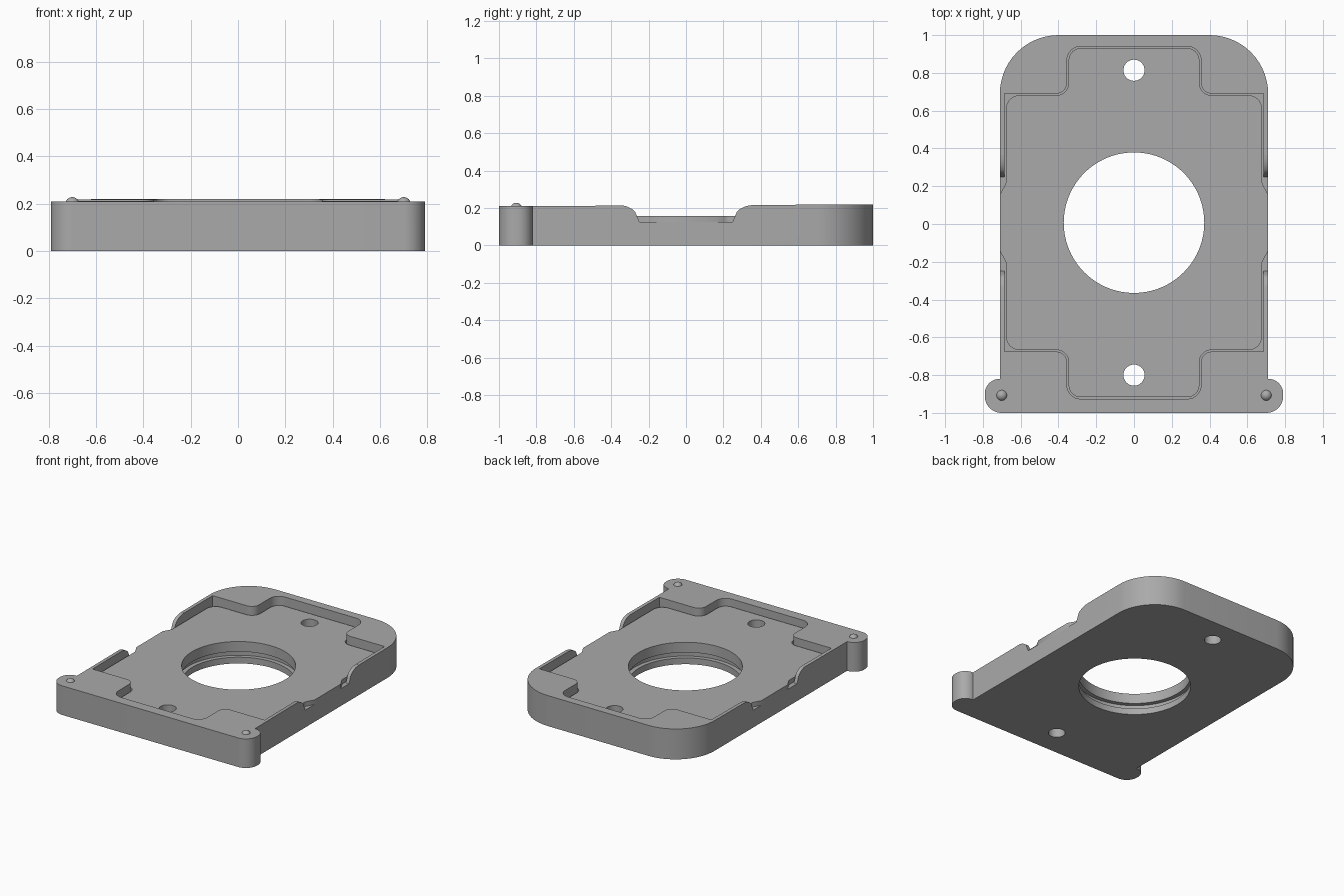
import bpy, bmesh, math
from mathutils import Vector

cube = bpy.data.objects.get("Cube")
if cube:
    bpy.data.objects.remove(cube, do_unlink=True)

grey = bpy.data.materials.new("mid grey")
grey.use_nodes = True
grey.diffuse_color = (0.4, 0.4, 0.4, 1)
grey.node_tree.nodes["Principled BSDF"].inputs["Base Color"].default_value = (0.4, 0.4, 0.4, 1)

MID_Y = 0.007      # centre of the pocket and holes
FLOOR = 0.125      # pocket floor height
PLATE = 0.158      # raised plate height


def rounded(corners, steps=14):
    """Outline from (x, y, radius) corners, each corner replaced by a tangent arc."""
    out = []
    for i, (x, y, r) in enumerate(corners):
        p = Vector((x, y))
        a = (Vector(corners[i - 1][:2]) - p).normalized()
        b = (Vector(corners[(i + 1) % len(corners)][:2]) - p).normalized()
        if r == 0:
            out.append(p)
            continue
        half = a.angle(b) / 2
        centre = p + (a + b).normalized() * (r / math.sin(half))
        start = p + a * (r / math.tan(half)) - centre
        end = p + b * (r / math.tan(half)) - centre
        sweep = math.atan2(start.x * end.y - start.y * end.x, start.dot(end))
        for k in range(steps + 1):
            t = sweep * k / steps
            c, s = math.cos(t), math.sin(t)
            out.append(centre + Vector((start.x * c - start.y * s, start.x * s + start.y * c)))
    return out


def mirror_x(right):
    return right + [(-x, y, r) for x, y, r in reversed(right)]


def mirror_xy(quarter):
    right = [(x, MID_Y + y, r) for x, y, r in quarter]
    right += [(x, MID_Y - y, r) for x, y, r in reversed(quarter)]
    return mirror_x(right)


def extrude(name, points, direction):
    """Solid made by sweeping a closed loop of 3D points along a direction."""
    bm = bmesh.new()
    face = bm.faces.new([bm.verts.new(p) for p in points])
    top = bmesh.ops.extrude_face_region(bm, geom=[face])["geom"]
    bmesh.ops.translate(bm, vec=direction, verts=[v for v in top if isinstance(v, bmesh.types.BMVert)])
    bmesh.ops.recalc_face_normals(bm, faces=bm.faces)
    mesh = bpy.data.meshes.new(name)
    bm.to_mesh(mesh)
    bm.free()
    obj = bpy.data.objects.new(name, mesh)
    bpy.context.collection.objects.link(obj)
    mesh.materials.append(grey)
    return obj


def slab(name, outline, z0, z1):
    return extrude(name, [(p.x, p.y, z0) for p in outline], (0, 0, z1 - z0))


def disc(name, radius, y, z0, z1, sides):
    ring = [Vector((radius * math.cos(math.tau * i / sides), y + radius * math.sin(math.tau * i / sides)))
            for i in range(sides)]
    return slab(name, ring, z0, z1)


def activate(obj):
    bpy.ops.object.select_all(action='DESELECT')
    obj.select_set(True)
    bpy.context.view_layer.objects.active = obj


def cut(obj, cutters):
    activate(obj)
    for cutter in cutters:
        mod = obj.modifiers.new("cut", 'BOOLEAN')
        mod.object = cutter
        mod.operation = 'DIFFERENCE'
        mod.solver = 'EXACT'
        bpy.ops.object.modifier_apply(modifier=mod.name)


# Base body with rounded back corners, front ears and a slightly rising top
body = slab("base_body", rounded(mirror_x([
    (0.71, 1, 0.31), (0.71, -0.82, 0), (0.79, -0.82, 0.079), (0.79, -1, 0.089)])), 0, 0.21)
for v in body.data.vertices:
    if v.co.z > 0.1:
        v.co.z = 0.2145 + 0.005 * v.co.y

# Raised floor plate reaching the sides between the walls
plate = slab("floor_plate", rounded(mirror_xy([
    (0.346, 0.924, 0.065), (0.346, 0.674, 0.065), (0.677, 0.674, 0.07),
    (0.677, 0.21, 0.05), (0.71, 0.15, 0)])), FLOOR, PLATE)

# Cutters: cross-shaped pocket, side openings, central hole with groove, screw holes
pocket = slab("pocket_cutter", rounded(mirror_xy([
    (0.355, 0.933, 0.073), (0.355, 0.683, 0.057), (0.685, 0.683, 0)])), FLOOR, 0.4)

lip = [(0.249, FLOOR), (0.265, 0.163)]
for i in range(1, 9):
    t = math.radians(22 + 68 * i / 8)
    lip.append((0.366 - 0.109 * math.cos(t), 0.1435 + 0.0725 * math.sin(t)))
lip += [(0.366, 0.4)]
profile = lip + [(-y, z) for y, z in reversed(lip)]
side_opening = extrude("side_cutter", [(-1, y, z) for y, z in profile], (2, 0, 0))

bore = disc("bore_cutter", 0.372, MID_Y, -0.1, 0.4, 96)
groove = disc("groove_cutter", 0.402, MID_Y, 0.045, 0.085, 96)
screws = [disc("screw_cutter", 0.056, MID_Y + s * 0.807, -0.1, 0.4, 40) for s in (-1, 1)]

cut(body, [pocket, side_opening, bore, groove] + screws)
cut(plate, [bore] + screws)
for cutter in [pocket, side_opening, bore, groove] + screws:
    bpy.data.objects.remove(cutter, do_unlink=True)

# Small domes on the ears
domes = []
for side, x in (("left", 0.70), ("right", -0.70)):
    bpy.ops.mesh.primitive_uv_sphere_add(segments=32, ring_count=16, radius=0.03, location=(x, -0.907, 0.198))
    dome = bpy.context.object
    dome.name = side + "_ear_dome"
    dome.data.materials.append(grey)
    domes.append(dome)

for obj in [body, plate] + domes:
    activate(obj)
    bpy.ops.object.shade_smooth_by_angle(angle=math.radians(30))
